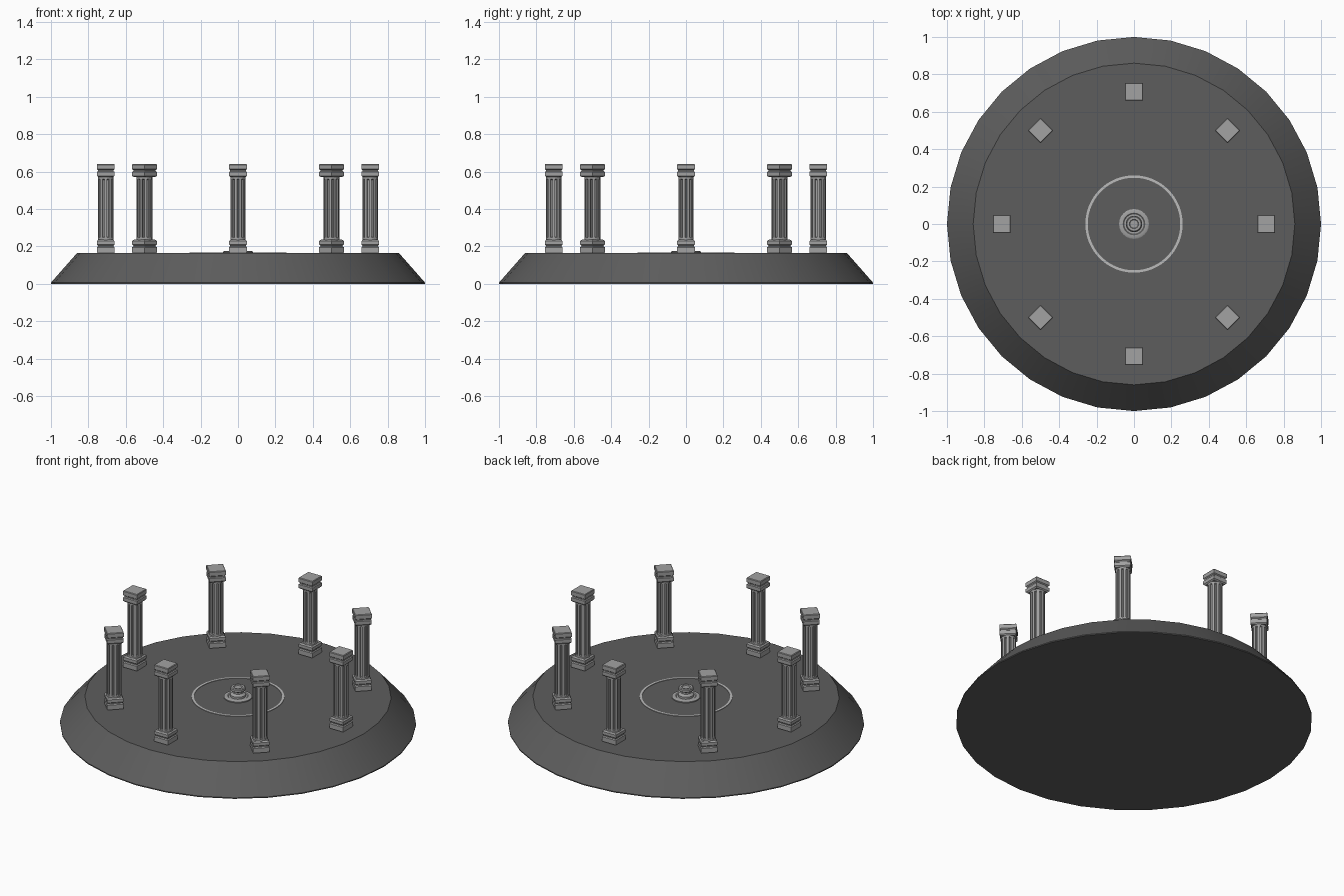
import bpy, bmesh
from math import sin, cos, pi, sqrt, radians

if "Cube" in bpy.data.objects:
    bpy.data.objects.remove(bpy.data.objects["Cube"])


def link(name, bm, color, smooth=False):
    bmesh.ops.recalc_face_normals(bm, faces=bm.faces)
    me = bpy.data.meshes.new(name)
    bm.to_mesh(me)
    bm.free()
    ob = bpy.data.objects.new(name, me)
    bpy.context.collection.objects.link(ob)
    me.materials.append(color)
    if smooth:
        bpy.ops.object.select_all(action='DESELECT')
        ob.select_set(True)
        bpy.context.view_layer.objects.active = ob
        bpy.ops.object.shade_smooth_by_angle(angle=radians(30))
    return ob


def material(name, v):
    m = bpy.data.materials.new(name)
    m.diffuse_color = (v, v, v, 1)
    m.use_nodes = True
    m.node_tree.nodes["Principled BSDF"].inputs["Base Color"].default_value = m.diffuse_color
    return m


def loft(bm, rings, closed=False):
    """Bridge rings of points; cap the ends unless the loop closes."""
    vs = [[bm.verts.new(p) for p in r] for r in rings]
    n = len(vs[0])
    pairs = list(zip(vs, vs[1:])) + ([(vs[-1], vs[0])] if closed else [])
    for a, b in pairs:
        for i in range(n):
            j = (i + 1) % n
            bm.faces.new((a[i], a[j], b[j], b[i]))
    if not closed:
        bm.faces.new(vs[0])
        bm.faces.new(vs[-1])


def ring(r, z, n, start=0.0):
    return [(r * cos(start + 2 * pi * i / n), r * sin(start + 2 * pi * i / n), z)
            for i in range(n)]


def square(profile):
    return [ring(w * sqrt(2), z, 4, pi / 4) for w, z in profile]


stone = material("stone", 0.36)
dark = material("dark_stone", 0.11)
pale = material("pale_stone", 0.5)

TOP = 0.165

# sloped round platform
bm = bmesh.new()
loft(bm, [ring(1.0, 0, 32), ring(1.0, 0.006, 32), ring(0.86, TOP, 32)])
link("platform", bm, dark, True)

# fluted column with square plinth and capital
bm = bmesh.new()
loft(bm, square([(.045, TOP), (.047, TOP + .004), (.047, .195), (.042, .200),
                 (.042, .205), (.047, .210), (.047, .228), (.040, .236)]))
loft(bm, square([(.040, .570), (.047, .577), (.047, .598), (.042, .602),
                 (.042, .608), (.048, .613), (.048, .636), (.045, .640)]))


def shaft_ring(z, depth):
    # ten flutes, each with two ridge points and two groove points
    pts = []
    for k in range(10):
        for f, d in ((-.28, 0), (.28, 0), (.34, depth), (.66, depth)):
            a = 2 * pi * (k + f) / 10 + pi / 2
            pts.append(((.042 - d) * cos(a), (.042 - d) * sin(a), z))
    return pts


loft(bm, [shaft_ring(z, d) for z, d in
          ((.232, 0), (.246, 0), (.250, .008), (.556, .008), (.560, 0), (.574, 0))])
column = link("column_1", bm, stone)

# eight columns around the platform
for k in range(8):
    ob = column if k == 0 else column.copy()
    ob.name = f"column_{k + 1}"
    a = k * pi / 4
    ob.location = (.707 * cos(a), .707 * sin(a), 0)
    ob.rotation_euler.z = a
    if k:
        bpy.context.collection.objects.link(ob)

# thin beaded floor ring
bm = bmesh.new()
n = 96
prof = [(.247, TOP - .002), (.247, TOP + .003), (.260, TOP + .003), (.260, TOP - .002)]
loft(bm, [ring(r, z, n) for r, z in prof], closed=True)
link("floor_ring", bm, pale)

# round central pedestal
bm = bmesh.new()
loft(bm, [ring(r, z, 24) for r, z in
          ((.080, TOP - .002), (.080, .171), (.074, .174), (.058, .174), (.054, .171),
           (.044, .171), (.044, .184), (.034, .189), (.029, .194), (.029, .204),
           (.036, .209), (.042, .212), (.042, .226), (.037, .230), (.025, .230),
           (.022, .225))])
link("central_pedestal", bm, stone, True)
